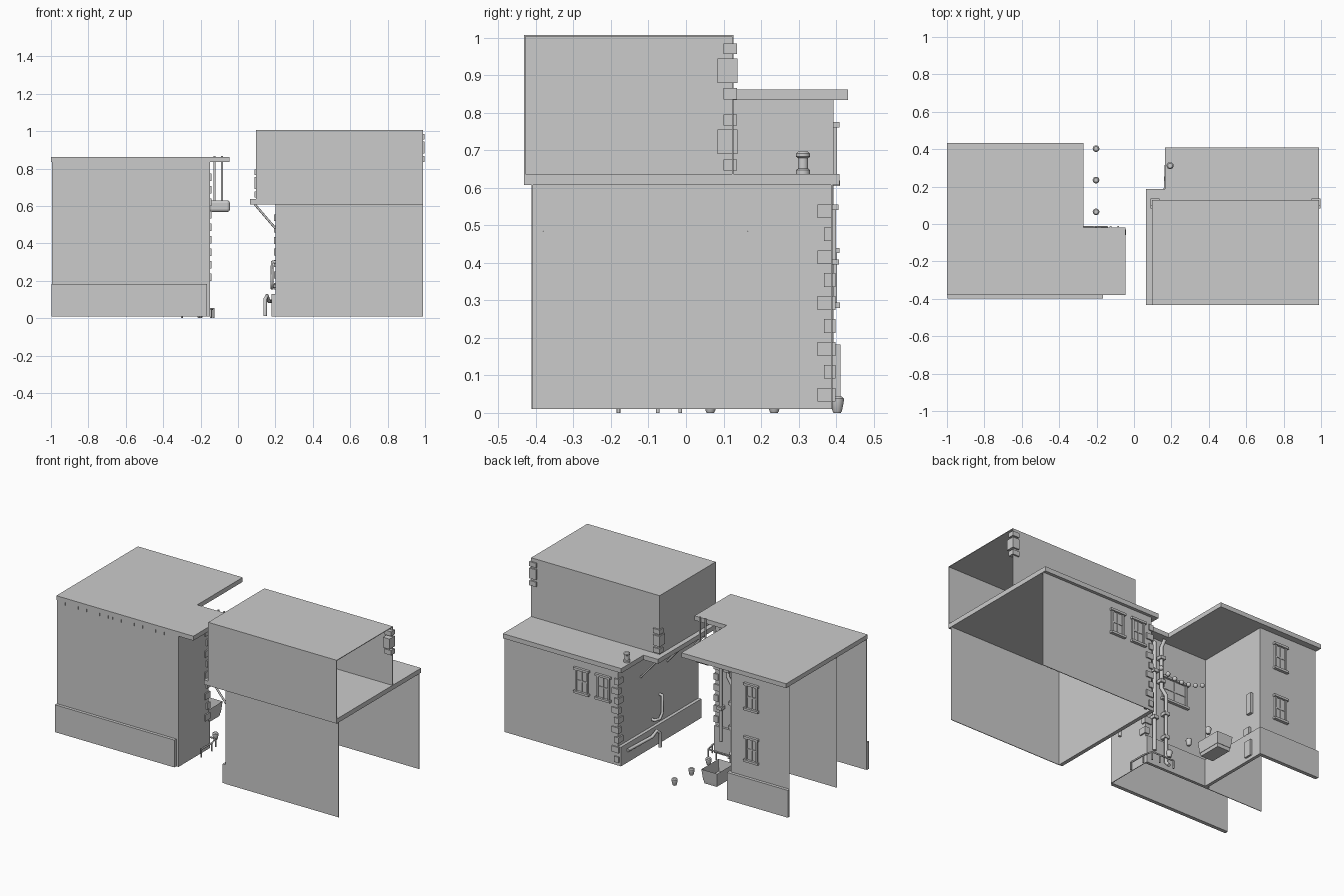
import bpy, bmesh, math
from mathutils import Vector

if "Cube" in bpy.data.objects:
    bpy.data.objects.remove(bpy.data.objects["Cube"])


def link(name, bm, smooth=False):
    bmesh.ops.recalc_face_normals(bm, faces=bm.faces[:])
    me = bpy.data.meshes.new(name)
    bm.to_mesh(me)
    bm.free()
    ob = bpy.data.objects.new(name, me)
    bpy.context.collection.objects.link(ob)
    if smooth:
        bpy.ops.object.select_all(action='DESELECT')
        ob.select_set(True)
        bpy.context.view_layer.objects.active = ob
        bpy.ops.object.shade_smooth_by_angle(angle=math.radians(40))
    return ob


def add_box(bm, lo, hi):
    lo, hi = Vector(lo), Vector(hi)
    vs = bmesh.ops.create_cube(bm, size=1)['verts']
    for v in vs:
        v.co = Vector((lo[i] + (v.co[i] + .5) * (hi[i] - lo[i]) for i in range(3)))
    return vs


def boxes(name, items):
    bm = bmesh.new()
    for lo, hi in items:
        add_box(bm, lo, hi)
    return link(name, bm)


def prism(name, pts, z0, z1):
    bm = bmesh.new()
    f = bm.faces.new([bm.verts.new((x, y, z0)) for x, y in pts])
    r = bmesh.ops.extrude_face_region(bm, geom=[f])
    for g in r['geom']:
        if isinstance(g, bmesh.types.BMVert):
            g.co.z = z1
    if f.is_valid is False or len(bm.faces) < len(pts) + 2:
        bm.faces.new([v for v in bm.verts if v.co.z == z0])
    return link(name, bm)


def lathe(name, prof, loc, n=14):
    bm = bmesh.new()
    rings = [[bm.verts.new((loc[0] + r * math.cos(2 * math.pi * i / n),
                            loc[1] + r * math.sin(2 * math.pi * i / n), loc[2] + z))
              for i in range(n)] for r, z in prof]
    for a, b in zip(rings, rings[1:]):
        for i in range(n):
            bm.faces.new((a[i], a[(i + 1) % n], b[(i + 1) % n], b[i]))
    bm.faces.new(rings[0])
    bm.faces.new(rings[-1])
    return link(name, bm, True)


def tube(name, paths, r):
    cu = bpy.data.curves.new(name, 'CURVE')
    cu.dimensions = '3D'
    cu.bevel_depth = r
    cu.bevel_resolution = 2
    cu.use_fill_caps = True
    for pts in paths:
        sp = cu.splines.new('POLY')
        sp.points.add(len(pts) - 1)
        for p, c in zip(sp.points, pts):
            p.co = (*c, 1)
    ob = bpy.data.objects.new(name, cu)
    bpy.context.collection.objects.link(ob)
    bpy.ops.object.select_all(action='DESELECT')
    ob.select_set(True)
    bpy.context.view_layer.objects.active = ob
    bpy.ops.object.convert(target='MESH')


def window(name, x, y, z0, z1, w):
    # frame, lintel, sill, sash bars on a wall facing +y
    h, t = w / 2, .012
    boxes(name, [((x - h, y, z0), (x - h + t, y + .01, z1)),
                 ((x + h - t, y, z0), (x + h, y + .01, z1)),
                 ((x - h - .008, y, z1 - .014), (x + h + .008, y + .016, z1)),
                 ((x - h - .008, y, z0), (x + h + .008, y + .018, z0 + .014)),
                 ((x - h, y, (z0 + z1) / 2 - .004), (x + h, y + .007, (z0 + z1) / 2 + .004)),
                 ((x - .004, y, z0), (x + .004, y + .007, z1)),
                 ((x - h, y, z0), (x + h, y + .003, z1))])


def quoins(name, x, y, z0, z1, n, sx):
    # alternating corner stones wrapped round a corner facing (sx, +y)
    items, step = [], (z1 - z0) / n
    for i in range(n):
        a, b = (.04, .022) if i % 2 else (.022, .04)
        xs = sorted((x - sx * a, x + sx * .008))
        z = z0 + i * step
        items.append(((xs[0], y - b, z), (xs[1], y + .008, z + step * .6)))
    boxes(name, items)


T = .004
# left building: walls open on the outer side
boxes("left_walls", [((-.995, -.378, .01), (-.15, -.374, .836)),
                     ((-.154, -.378, .01), (-.15, -.08, .836)),
                     ((-.995, -.084, .01), (-.15, -.08, .836)),
                     ((-.594, -.08, .01), (-.59, .393, .836)),
                     ((-.995, .389, .01), (-.59, .393, .836))])
prism("left_roof", [(-1, -.38), (-.045, -.38), (-.045, -.02), (-.27, -.02),
                    (-.27, .432), (-1, .432)], .834, .862)
boxes("left_plinth", [((-.998, -.397, .01), (-.165, -.378, .182)),
                      ((-.605, -.08, .01), (-.15, -.066, .182)),
                      ((-.59, -.08, .01), (-.574, .412, .182)),
                      ((-.998, .393, .01), (-.574, .412, .182))])
boxes("roof_dentils", [((-.98 + i * .03, -.38, .815), (-.968 + i * .03, -.375, .834)) for i in range(27)])

# right building: lower walls, ledge roof and upper storey, open at the outer end
boxes("right_walls", [((.2, -.412, .01), (.99, -.408, .61)),
                      ((.2, -.412, .01), (.204, .39, .61)),
                      ((.2, .386, .01), (.99, .39, .61))])
prism("ledge_roof", [(.065, -.432), (.99, -.432), (.99, .409), (.165, .409),
                     (.165, .187), (.065, .187)], .608, .637)
boxes("upper_storey", [((.095, -.432, .637), (.99, -.428, 1.005)),
                       ((.095, -.432, .637), (.099, .127, 1.005)),
                       ((.095, .123, .637), (.99, .127, 1.005)),
                       ((.095, -.432, 1.003), (.99, .127, 1.007))])
boxes("right_plinth", [((.18, -.41, .01), (.2, .39, .13))])

# diagonal braces under the ledge
tube("ledge_braces", [[(.09, y, .608), (.2, y, .48)] for y in (-.38, -.1, .165)], .006)

# corner stones
quoins("right_quoins", .2, .39, .03, .58, 9, -1)
quoins("left_quoins", -.15, -.08, .2, .8, 9, 1)
for nm, xa, xb, dz in (("upper_stones_right", .95, .997, 0), ("upper_stones_left", .088, .135, -.19)):
    boxes(nm, [((xa, .1, .836 + dz), (xb, .136, .866 + dz)),
               ((xa, .084, .88 + dz), (xb, .137, .945 + dz)),
               ((xa, .1, .956 + dz), (xb, .136, .985 + dz))])

# windows
window("left_window_low", -.735, .393, .28, .44, .085)
window("left_window_high", -.735, .393, .605, .775, .085)
for i, x in enumerate((.30, .45)):
    window(f"right_window_{i}", x, .39, .395, .555, .09)
window("courtyard_window", -.36, -.08, .46, .62, .18)

# wall fittings on the courtyard side
boxes("wall_fittings", [((-.59, .295, .31), (-.572, .33, .44)),
                        ((-.59, .27, .18), (-.572, .315, .225)),
                        ((-.574, .29, .03), (-.562, .34, .13))])

# string of bulbs over the window
bm = bmesh.new()
for i in range(7):
    r = bmesh.ops.create_uvsphere(bm, u_segments=10, v_segments=6, radius=.014)
    bmesh.ops.translate(bm, verts=r['verts'], vec=(-.24 - i * .05, -.05, .64 - .004 * (9 - (i - 3) ** 2)))
link("bulb_string", bm, True)

# hanging box on two rods
ob = boxes("hanging_box", [((-.15, -.07, .568), (-.043, -.018, .63))])
m = ob.modifiers.new("round", 'BEVEL')
m.width, m.segments = .015, 3
tube("hanging_rods", [[(x, -.016, .625), (x, -.016, .868)] for x in (-.125, -.085)], .006)

# drain pipes
tube("courtyard_drain", [[(-.25, -.03, .82), (-.25, -.06, .78), (-.25, -.06, .52), (-.28, -.055, .48),
                          (-.28, -.055, .05), (-.28, -.03, .02)],
                         [(-.2, -.06, .8), (-.2, -.06, .1)]], .011)
boxes("drain_collars", [((x - .017, -.08, z), (x + .017, -.042, z + .02))
                        for x, z in ((-.25, .7), (-.25, .55), (-.28, .35), (-.28, .2), (-.2, .6), (-.2, .3))])
tube("side_pipe", [[(.175, .33, .09), (.165, .1, .09), (.155, .07, .12), (.145, .05, .1), (.145, .05, .012)]], .01)
tube("hook_pipe", [[(.2, .05, .17), (.182, .05, .17), (.182, .0, .16), (.182, -.025, .19),
                    (.182, -.025, .3), (.2, -.025, .3)]], .009)

# corner railing with posts
rail = [(-.13, -.18), (-.13, -.075), (-.145, -.015), (-.2, -.015), (-.3, -.015)]
tube("corner_railing", [[(x, y, .05) for x, y in rail]] + [[(x, y, 0), (x, y, .05)] for x, y in rail], .005)

# tapered open trough
bm = bmesh.new()
vs = add_box(bm, (-.445, .155, .015), (-.335, .325, .105))
for v in vs:
    if v.co.z < .05:
        v.co.x = -.39 + (v.co.x + .39) * .78
        v.co.y = .24 + (v.co.y - .24) * .85
bm.faces.ensure_lookup_table()
top = max(bm.faces, key=lambda f: f.calc_center_median().z)
bmesh.ops.inset_individual(bm, faces=[top], thickness=.01)
for v in top.verts:
    v.co.z -= .07
link("trough", bm)

# pots and roof chimney
for i, y in enumerate((.065, .235, .403)):
    lathe(f"pot_{i}", [(.01, 0), (.013, .005), (.018, .03), (.018, .038), (.012, .044)], (-.203, y, 0))
lathe("chimney_pot", [(.019, 0), (.019, .01), (.014, .014), (.014, .042), (.019, .046),
                      (.019, .054), (.013, .06)], (.193, .312, .637))
